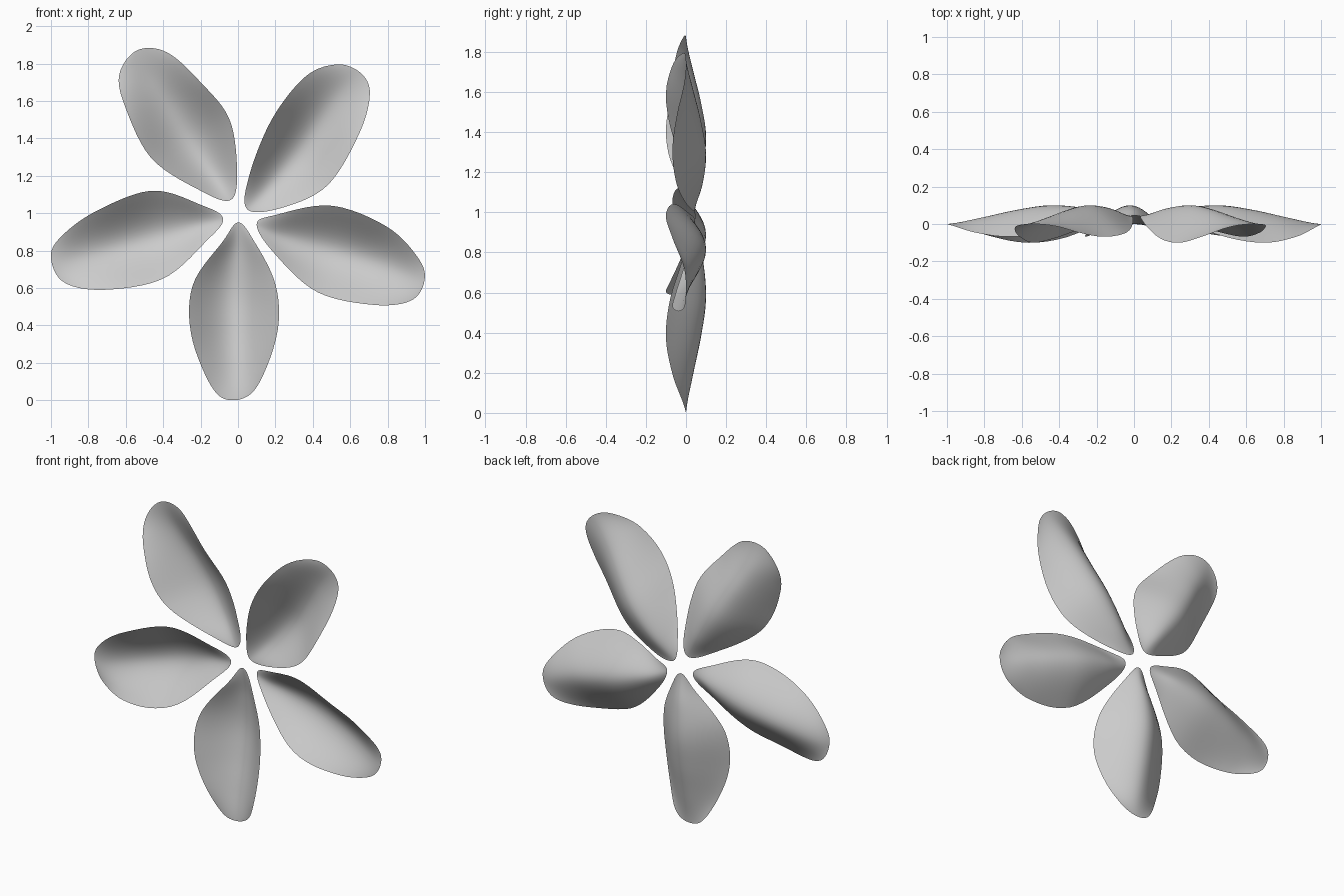
import bpy, bmesh
from mathutils import Vector

if "Cube" in bpy.data.objects:
    bpy.data.objects.remove(bpy.data.objects["Cube"], do_unlink=True)

ROWS, COLS = 40, 20


def make_material(name, colour):
    mat = bpy.data.materials.new(name)
    mat.use_nodes = True
    mat.diffuse_color = colour
    mat.node_tree.nodes["Principled BSDF"].inputs["Base Color"].default_value = colour
    return mat


def spline(points, position):
    """Smooth curve through the points; position counts in points."""
    index = min(int(position), len(points) - 2)
    f = position - index
    a, b, c, d = (points[min(max(index + k, 0), len(points) - 1)] for k in (-1, 0, 1, 2))
    return b + (c - a) * (f / 2) + (a * 2 - b * 5 + c * 4 - d) * (f * f / 2) \
        + (b * 3 - c * 3 + d - a) * (f ** 3 / 2)


# Depth along the petal: the middle bows back, the rims curl forward unequally
MIDDLE_DEPTH = (.045, .085, .1, .075, .035, 0)
DEEP_RIM = (.045, -.02, -.08, -.1, -.065, 0)
SHALLOW_RIM = (.045, -.005, -.05, -.068, -.045, 0)


def make_petal(name, base, tip, deep_side, shallow_side, material):
    base, tip = Vector(base), Vector(tip)
    axis = tip - base
    sides = [[Vector(p) for p in side] for side in (deep_side, shallow_side)]
    # Extend each rim past its ends with the other rim, so the ends are round
    rims = [[other[0], base, *side, tip, other[-1]]
            for side, other in (sides, sides[::-1])]
    span = len(deep_side) + 1

    bm = bmesh.new()
    grid = []
    for i in range(ROWS + 1):
        # Rows sit closer together at both rounded ends
        t = i / ROWS
        t = .5 * t + .5 * t * t * (3 - 2 * t)
        deep, shallow = (spline(rim, 1 + t * span) for rim in rims)
        row = []
        for j in range(COLS + 1):
            p = deep.lerp(shallow, j / COLS)
            along = min(max((p - base).dot(axis) / axis.length_squared, 0), 1) * 5
            s = abs(2 * j / COLS - 1)
            curl = s * s * (1.75 - .75 * s)
            middle = spline(MIDDLE_DEPTH, along)
            rim = spline(DEEP_RIM if 2 * j < COLS else SHALLOW_RIM, along)
            row.append(bm.verts.new((p.x, middle + (rim - middle) * curl, p.y)))
        grid.append(row)
    for lower, upper in zip(grid, grid[1:]):
        for j in range(COLS):
            bm.faces.new((lower[j], lower[j + 1], upper[j + 1], upper[j]))
    bmesh.ops.remove_doubles(bm, verts=bm.verts, dist=.0005)
    bmesh.ops.recalc_face_normals(bm, faces=bm.faces)
    # Turn the sheet so that its inner side faces the front
    if sum(f.normal.y * f.calc_area() for f in bm.faces) > 0:
        bmesh.ops.reverse_faces(bm, faces=bm.faces)
    for face in bm.faces:
        face.smooth = True
    mesh = bpy.data.meshes.new(name)
    bm.to_mesh(mesh)
    bm.free()
    mesh.materials.append(material)
    petal = bpy.data.objects.new(name, mesh)
    bpy.context.collection.objects.link(petal)


grey = make_material("petal_grey", (.6, .6, .6, 1))

# Each petal: base, tip, then the deep and the shallow rim from base to tip
make_petal("bottom_petal", (0, .95), (-.03, 0),
           [(.08, .86), (.2, .62), (.21, .36), (.1, .07)],
           [(-.08, .85), (-.24, .62), (-.25, .35), (-.14, .07)], grey)
make_petal("lower_left_petal", (.1, .94), (.995, .63),
           [(.2, .99), (.5, 1.04), (.8, .925), (.97, .75)],
           [(.19, .79), (.42, .58), (.72, .51), (.92, .53)], grey)
make_petal("upper_left_petal", (.05, 1.02), (.655, 1.75),
           [(.06, 1.2), (.18, 1.5), (.36, 1.73), (.53, 1.795)],
           [(.24, 1.03), (.48, 1.15), (.65, 1.43), (.705, 1.64)], grey)
make_petal("upper_right_petal", (-.04, 1.07), (-.54, 1.87),
           [(-.2, 1.12), (-.46, 1.29), (-.6, 1.56), (-.635, 1.74)],
           [(-.005, 1.22), (-.045, 1.5), (-.2, 1.7), (-.38, 1.86)], grey)
make_petal("lower_right_petal", (-.08, .97), (-1, .76),
           [(-.17, .85), (-.4, .65), (-.72, .59), (-.93, .63)],
           [(-.2, 1.045), (-.46, 1.12), (-.76, 1.01), (-.95, .87)], grey)
